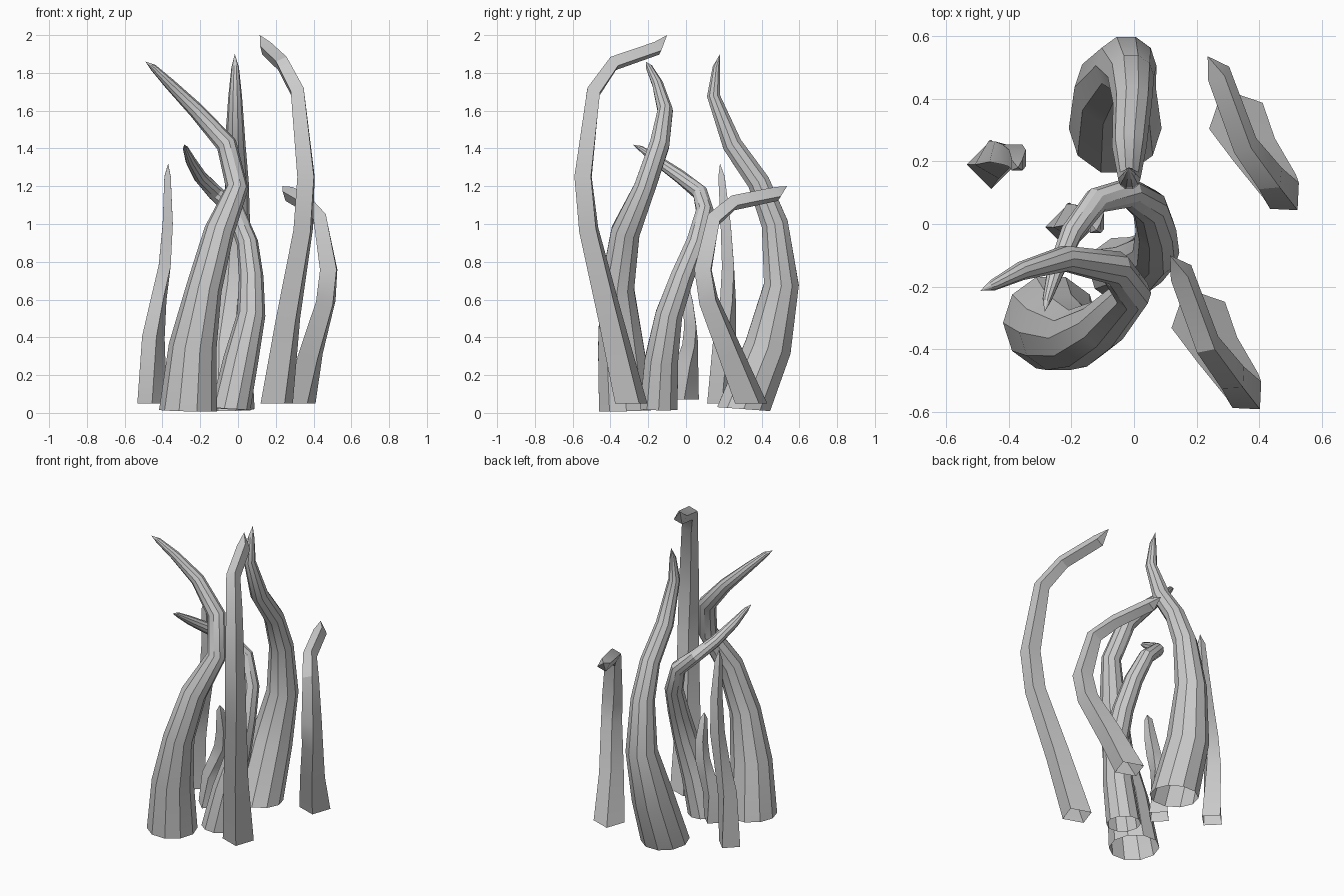
import bpy, bmesh, math
from mathutils import Vector

Z = Vector((0, 0, 1))


def sweep(name, spine, sides, start_angle=0.0, twist=0.0, base_tilt=0.0):
    """Tapered tube along spine points (x, y, z, radius); ends in a point, open at the base."""
    pts = [Vector(p[:3]) for p in spine]
    bm = bmesh.new()
    rings = []
    last = len(pts) - 1
    for i in range(last):
        up = (pts[i + 1] - pts[i]).normalized()
        if i == 0:
            t = Z.lerp(up, base_tilt).normalized()
        else:
            t = ((pts[i] - pts[i - 1]).normalized() + up).normalized()
        q = Z.rotation_difference(t)
        # the twist happens over the lower half of the stalk
        a0 = math.radians(start_angle + twist * min(1.0, 2.0 * i / last))
        ring = []
        for k in range(sides):
            a = a0 + 2 * math.pi * k / sides
            off = Vector((math.cos(a), math.sin(a), 0)) * spine[i][3]
            ring.append(bm.verts.new(pts[i] + q @ off))
        rings.append(ring)
    tip = bm.verts.new(pts[-1])
    for a, b in zip(rings, rings[1:]):
        for k in range(sides):
            n = (k + 1) % sides
            bm.faces.new((a[k], a[n], b[n], b[k]))
    for k in range(sides):
        bm.faces.new((rings[-1][k], rings[-1][(k + 1) % sides], tip))
    mesh = bpy.data.meshes.new(name)
    bm.to_mesh(mesh)
    bm.free()
    ob = bpy.data.objects.new(name, mesh)
    bpy.context.collection.objects.link(ob)
    bpy.ops.object.select_all(action='DESELECT')
    ob.select_set(True)
    bpy.context.view_layer.objects.active = ob
    bpy.ops.object.shade_smooth_by_angle(angle=math.radians(30))
    return ob


def variant(spine, dx, dy, z0, sz):
    """Shifted copy of a spine with its height scaled above its base."""
    b = spine[0][2]
    return [(x + dx, y + dy, z0 + (z - b) * sz, r) for x, y, z, r in spine]


# thick ten-sided tentacles
sweep("front_tentacle", [
    (-0.265, -0.315, 0.012, 0.153), (-0.24, -0.345, 0.35, 0.127), (-0.18, -0.365, 0.66, 0.095),
    (-0.10, -0.32, 0.96, 0.08), (-0.005, -0.22, 1.19, 0.06), (-0.06, -0.14, 1.42, 0.055),
    (-0.22, -0.11, 1.60, 0.042), (-0.36, -0.15, 1.74, 0.03), (-0.45, -0.195, 1.83, 0.018),
    (-0.49, -0.213, 1.86, 0)], 10, base_tilt=0.3)

sweep("middle_tentacle", [
    (-0.04, -0.145, 0.02, 0.105), (0.015, -0.13, 0.28, 0.093), (0.07, -0.09, 0.52, 0.075),
    (0.07, -0.02, 0.72, 0.065), (0.05, 0.055, 0.90, 0.057), (-0.015, 0.10, 1.07, 0.048),
    (-0.12, 0.075, 1.165, 0.042), (-0.20, -0.03, 1.25, 0.036), (-0.25, -0.15, 1.335, 0.028),
    (-0.277, -0.24, 1.40, 0.015), (-0.285, -0.28, 1.42, 0)], 10, base_tilt=0.3)

sweep("back_tentacle", [
    (-0.06, 0.305, 0.02, 0.148), (-0.06, 0.435, 0.35, 0.13), (-0.025, 0.505, 0.68, 0.097),
    (-0.01, 0.47, 1.0, 0.074), (-0.005, 0.385, 1.22, 0.062), (-0.015, 0.245, 1.42, 0.055),
    (-0.015, 0.145, 1.68, 0.036), (-0.015, 0.16, 1.83, 0.02), (-0.017, 0.18, 1.90, 0)],
    10, base_tilt=0.2)

# twisted square blades, tall hooked pair
hooked = [
    (0.205, -0.29, 0.05, 0.095), (0.265, -0.40, 0.50, 0.075), (0.345, -0.515, 0.97, 0.064),
    (0.36, -0.545, 1.25, 0.062), (0.315, -0.49, 1.70, 0.05), (0.235, -0.385, 1.85, 0.044),
    (0.15, -0.155, 1.93, 0.042), (0.115, -0.10, 2.0, 0)]
sweep("tall_front_blade", hooked, 4, 26, 19)
sweep("right_back_blade", variant(hooked, 0.12, 0.635, 0.05, 0.59), 4, 26, 19)

# square blades, straighter pair curling around near the tip
straight = [
    (-0.455, 0.19, 0.05, 0.078), (-0.448, 0.205, 0.40, 0.062), (-0.42, 0.222, 0.60, 0.048),
    (-0.388, 0.222, 0.78, 0.045), (-0.372, 0.21, 1.0, 0.038), (-0.373, 0.188, 1.25, 0.024),
    (-0.37, 0.18, 1.32, 0)]
sweep("left_blade", straight, 4, 0, 45)
sweep("short_blade", variant(straight, 0.25, -0.2, 0.07, 0.54), 4, 0, 45)
